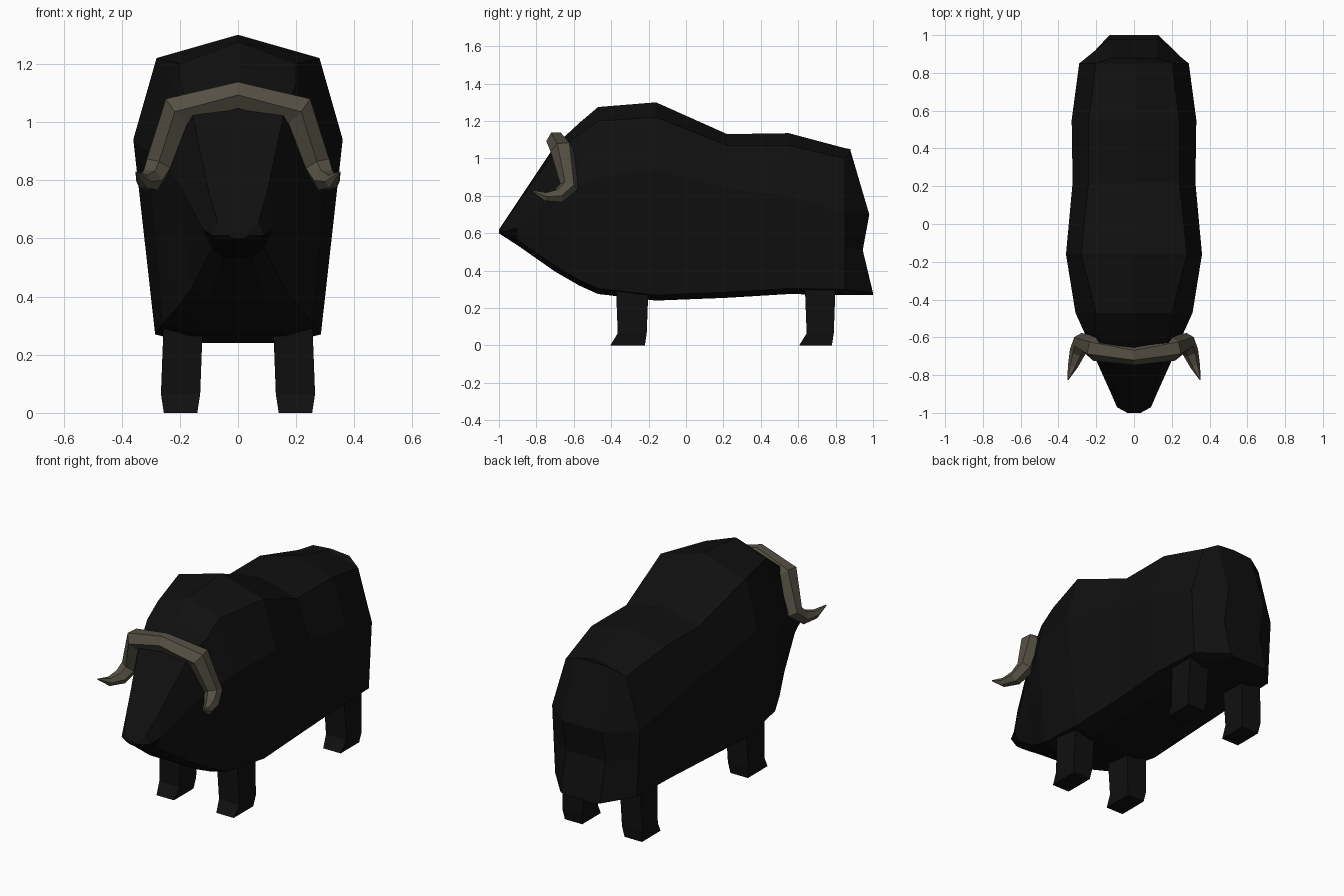
import bpy
import bmesh
from mathutils import Vector

cube = bpy.data.objects.get("Cube")
if cube:
    bpy.data.objects.remove(cube, do_unlink=True)


def make_material(name, red, green, blue):
    material = bpy.data.materials.new(name)
    material.use_nodes = True
    colour = (red, green, blue, 1)
    material.diffuse_color = colour
    shader = material.node_tree.nodes["Principled BSDF"]
    shader.inputs["Base Color"].default_value = colour
    shader.inputs["Roughness"].default_value = 0.9
    return material


fur = make_material("black fur", 0.005, 0.005, 0.005)
muzzle_black = make_material("muzzle black", 0.002, 0.002, 0.002)
horn_brown = make_material("horn brown", 0.09, 0.08, 0.058)


def loft(name, rings, materials, closed_strip=False):
    """Skin a list of equally long rings and close both ends."""
    bm = bmesh.new()
    verts = [[bm.verts.new(point) for point in ring] for ring in rings]
    count = len(verts[0])
    for first, second in zip(verts, verts[1:]):
        for i in range(count):
            j = (i + 1) % count
            bm.faces.new((first[i], first[j], second[j], second[i]))
    for ring in (verts[0], verts[-1]):
        if closed_strip:
            # Join left to right so that the end can bend
            bm.faces.new((ring[0], ring[1], ring[-1]))
            for i in range(1, count // 2):
                bm.faces.new((ring[i], ring[i + 1], ring[-i - 1], ring[-i]))
        else:
            bm.faces.new(ring)
    bmesh.ops.recalc_face_normals(bm, faces=bm.faces)
    mesh = bpy.data.meshes.new(name)
    bm.to_mesh(mesh)
    bm.free()
    for material in materials:
        mesh.materials.append(material)
    obj = bpy.data.objects.new(name, mesh)
    bpy.context.collection.objects.link(obj)
    return obj


def mirror_ring(half):
    """Complete a half ring whose first point lies on the centre line."""
    return half + [Vector((-p.x, p.y, p.z)) for p in reversed(half[1:])]


def body_ring(y, ridge, shoulder_x, shoulder_z, side_x, side_z, hem_x, belly):
    side = Vector((side_x, y, side_z))
    hem = Vector((hem_x, y, belly + min(0.03, (side_z - belly) / 2)))
    return mirror_ring([
        Vector((0, y, ridge)),
        Vector((shoulder_x, y, shoulder_z)),
        side,
        side.lerp(hem, 0.45),
        hem,
        Vector((hem_x * 0.6, y, belly)),
    ])


# Body and head: y, ridge, shoulder x and z, side x and z, hem x, belly
sections = [
    (-1, 0.62, 0.03, 0.617, 0.035, 0.61, 0.03, 0.6),
    (-0.97, 0.665, 0.07, 0.655, 0.09, 0.61, 0.07, 0.58),
    (-0.9, 0.77, 0.1, 0.76, 0.12, 0.63, 0.09, 0.535),
    (-0.7, 1.07, 0.16, 1.04, 0.21, 0.8, 0.16, 0.395),
    (-0.57, 1.19, 0.2, 1.13, 0.265, 0.85, 0.22, 0.32),
    (-0.47, 1.275, 0.2, 1.2, 0.31, 0.9, 0.26, 0.275),
    (-0.16, 1.3, 0.28, 1.22, 0.36, 0.94, 0.285, 0.24),
    (0.22, 1.13, 0.24, 1.07, 0.325, 0.84, 0.28, 0.255),
    (0.55, 1.135, 0.24, 1.07, 0.33, 0.8, 0.285, 0.275),
    (0.85, 1.055, 0.2, 1, 0.29, 0.7, 0.27, 0.27),
]
rings = [body_ring(*section) for section in sections]

# Rump panel that bends inward above the hem
rump = [(0, 0.88, 1.05), (0.12, 0.88, 1.04), (0.13, 0.98, 0.7),
        (0.13, 0.945, 0.51), (0.13, 1, 0.28), (0.1, 1, 0.27)]
rings.append(mirror_ring([Vector(point) for point in rump]))
body = loft("body", rings, [fur, muzzle_black], closed_strip=True)
for face in body.data.polygons:
    if face.center.y < -0.9 and face.normal.z < -0.1:
        face.material_index = 1


def leg_ring(inner, outer, front, back, z):
    return [Vector((inner, front, z)), Vector((outer, front, z)),
            Vector((outer, back, z)), Vector((inner, back, z))]


# Legs with a forward toe
for end, front, back in (("front", -0.365, -0.21), ("rear", 0.645, 0.79)):
    for side, sign in (("left", 1), ("right", -1)):
        leg = [
            leg_ring(sign * 0.14, sign * 0.255, front - 0.04, back - 0.01, 0),
            leg_ring(sign * 0.13, sign * 0.265, front, back, 0.065),
            leg_ring(sign * 0.12, sign * 0.255, front - 0.01, back + 0.01, 0.33),
        ]
        loft(f"{side}_{end}_leg", leg, [fur])

# Horns: one six-sided tapered sweep across the brow, centre to tip
half_path = [
    ((0, -0.695, 1.093), 0.052),
    ((0.205, -0.66, 1.04), 0.065),
    ((0.275, -0.625, 0.85), 0.05),
    ((0.3, -0.68, 0.8), 0.042),
    ((0.325, -0.755, 0.795), 0.026),
    ((0.35, -0.825, 0.828), 0.003),
]
path = [((-p[0], p[1], p[2]), r) for p, r in reversed(half_path[1:])] + half_path
curve = bpy.data.curves.new("horns", "CURVE")
curve.dimensions = "3D"
curve.bevel_depth = 1
curve.bevel_resolution = 1
curve.use_fill_caps = True
spline = curve.splines.new("POLY")
spline.points.add(len(path) - 1)
for point, (position, radius) in zip(spline.points, path):
    point.co = (*position, 1)
    point.radius = radius
spline.use_smooth = False
curve.materials.append(horn_brown)
horns = bpy.data.objects.new("horns", curve)
bpy.context.collection.objects.link(horns)
bpy.ops.object.select_all(action="DESELECT")
bpy.context.view_layer.objects.active = horns
horns.select_set(True)
bpy.ops.object.convert(target="MESH")
bpy.ops.object.shade_flat()
